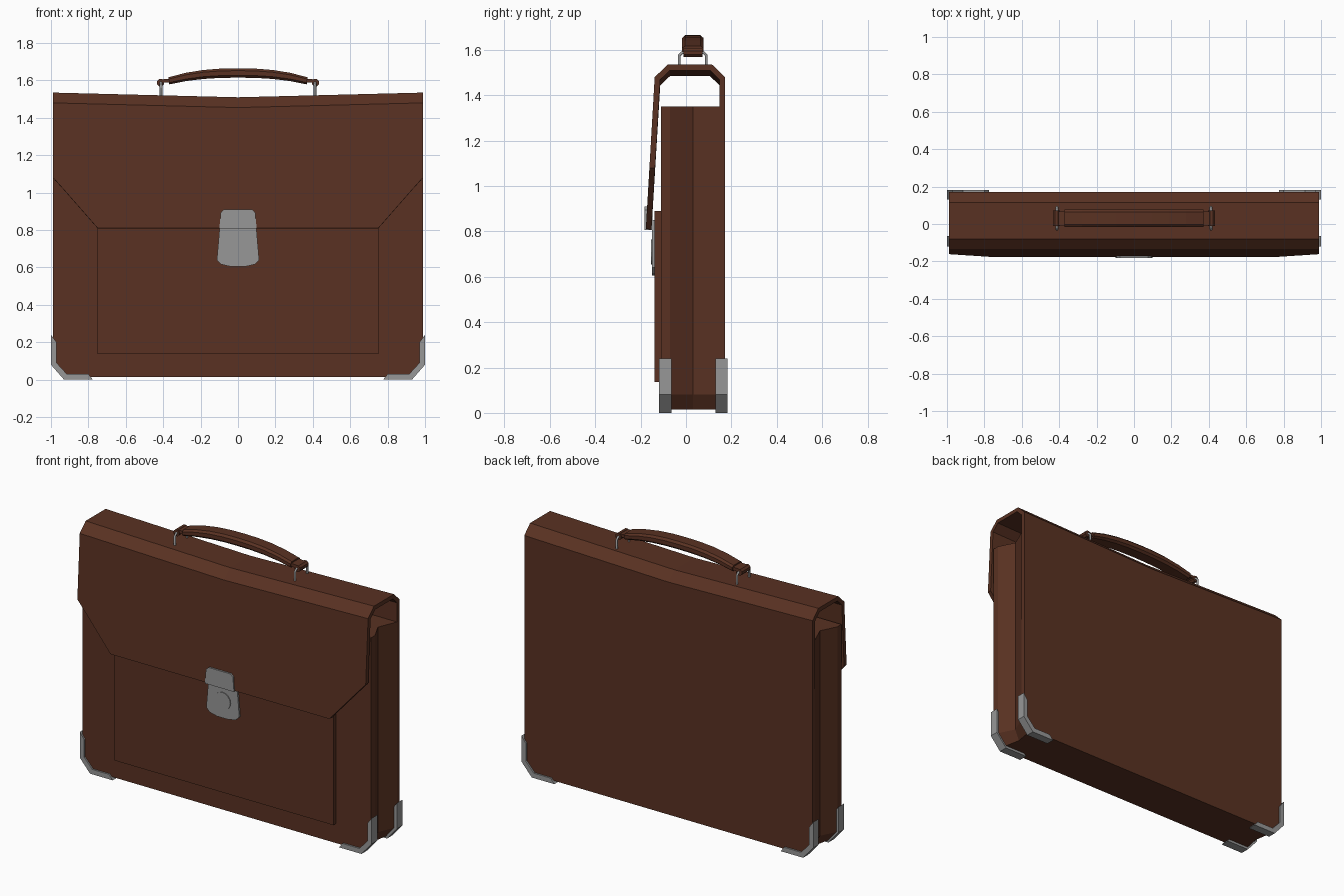
import bpy, bmesh, math

if "Cube" in bpy.data.objects:
    bpy.data.objects.remove(bpy.data.objects["Cube"])

leather = bpy.data.materials.new("brown_leather")
leather.diffuse_color = (0.10, 0.031, 0.016, 1)
leather.use_nodes = True
leather.node_tree.nodes["Principled BSDF"].inputs["Base Color"].default_value = leather.diffuse_color
metal = bpy.data.materials.new("grey_metal")
metal.diffuse_color = (0.31, 0.31, 0.31, 1)
metal.use_nodes = True
metal.node_tree.nodes["Principled BSDF"].inputs["Base Color"].default_value = metal.diffuse_color


def add_mesh(name, verts, faces, mat, recalc=True):
    me = bpy.data.meshes.new(name)
    me.from_pydata(verts, [], faces)
    if recalc:
        bm = bmesh.new()
        bm.from_mesh(me)
        bmesh.ops.recalc_face_normals(bm, faces=bm.faces)
        bm.to_mesh(me)
        bm.free()
    ob = bpy.data.objects.new(name, me)
    bpy.context.collection.objects.link(ob)
    me.materials.append(mat)
    return ob


def loft(name, rings, mat):
    """Closed solid through rings of equal point count."""
    n = len(rings[0])
    verts = [p for r in rings for p in r]
    faces = [(i * n + k, i * n + (k + 1) % n, (i + 1) * n + (k + 1) % n, (i + 1) * n + k)
             for i in range(len(rings) - 1) for k in range(n)]
    faces += [tuple(range(n)), tuple(range(len(verts) - n, len(verts)))]
    return add_mesh(name, verts, faces, mat)


def prism(name, outline, y0, y1, mat):
    """Outline in x, z pushed along y."""
    return loft(name, [[(x, y, z) for x, z in outline] for y in (y0, y1)], mat)


W = 0.988

# body: front panel, then side gussets folded inward
rings = []
for y, inset in ((-0.11, 0), (-0.07, 0), (0.03, 0.05), (0.15, 0)):
    half = [(W - inset, 1.35), (W - inset, 0.08), (0.93 - 0.4 * inset, 0.015)]
    rings.append([(x, y, z) for x, z in half] + [(-x, y, z) for x, z in reversed(half)])
loft("body", rings, leather)

# back panel, top and front flap as one bent sheet with a slight sag in the middle
half_cols = [(W, 0.08, 1.08), (0.93, 0.015, 1.015), (0.75, 0.015, 0.81)]
cols = [(-x, a, b) for x, a, b in half_cols] + [(0, 0.015, 0.81)] + half_cols[::-1]
bend = [(0.172, 1.48), (0.115, 1.535), (-0.08, 1.535), (-0.138, 1.48)]
verts = []
for x, z_back, z_flap in cols:
    sag = 0.025 * (1 - abs(x) / W)
    y_flap = -0.138 - (1.48 - z_flap) * 0.039 / 0.67
    verts.append((x, 0.172, z_back))
    verts += [(x, y, z - sag) for y, z in bend]
    verts.append((x, y_flap, z_flap))
faces = [(i * 6 + j, i * 6 + j + 1, i * 6 + j + 7, i * 6 + j + 6)
         for i in range(len(cols) - 1) for j in range(5)]
flap = add_mesh("back_and_flap", verts, faces, leather, recalc=False)
mod = flap.modifiers.new("thickness", 'SOLIDIFY')
mod.thickness = 0.025
mod.offset = -1
mod.use_even_offset = True

# front pocket
prism("front_pocket", [(-0.75, 0.137), (0.75, 0.137), (0.75, 0.89), (-0.75, 0.89)], -0.138, -0.10, leather)

# metal corner protectors
corner = [(1.0, 0.24), (1.0, 0.08), (0.93, 0), (0.775, 0),
          (0.80, 0.03), (0.915, 0.03), (0.97, 0.09), (0.97, 0.20)]
for side, s in (("left", -1), ("right", 1)):
    for end, y0, y1 in (("front", -0.12, -0.065), ("back", 0.13, 0.182)):
        prism(f"corner_{end}_{side}", [(s * x, z) for x, z in corner], y0, y1, metal)

# clasp: tab on the flap, plate on the pocket, round lock
tab = [(0.10, 0.805), (0.092, 0.895), (0.075, 0.91)]
prism("clasp_tab", tab + [(-x, z) for x, z in reversed(tab)], -0.182, -0.148, metal)
plate = [(0.095, 0.85), (0.113, 0.64), (0.09, 0.617), (0.04, 0.605)]
prism("clasp_plate", plate + [(-x, z) for x, z in reversed(plate)], -0.149, -0.13, metal)
circle = [(0.055 * math.cos(k * math.pi / 8), 0.71 + 0.055 * math.sin(k * math.pi / 8)) for k in range(16)]
prism("clasp_lock", circle, -0.154, -0.14, metal)

# handle grip: chamfered section swept along a shallow arch
CY = 0.03
section = [(0.034, 0.5), (0.047, 0.25), (0.047, -0.25), (0.034, -0.5)]
section += [(-y, z) for y, z in reversed(section)]
rings = []
for i in range(9):
    x = -0.37 + 0.74 * i / 8
    t = abs(x / 0.37) ** 2.4
    zc, h = 1.64 - 0.042 * t, 0.050 - 0.012 * t
    rings.append([(x + 0.2 * x * h * z, CY + y, zc + h * z) for y, z in section])
loft("handle_grip", rings, leather)

for side, s in (("left", -1), ("right", 1)):
    # leather strap and loop at each handle end
    strap = [(s * x, z) for x, z in ((0.34, 1.610), (0.42, 1.605), (0.42, 1.588), (0.34, 1.588))]
    prism(f"handle_strap_{side}", strap, CY - 0.038, CY + 0.038, leather)
    loop = [(s * 0.414 + 0.021 * math.cos((k + 0.5) * math.pi / 4),
             1.588 + 0.021 * math.sin((k + 0.5) * math.pi / 4)) for k in range(8)]
    prism(f"handle_loop_{side}", loop, CY - 0.042, CY + 0.042, leather)
    # wire bracket holding the loop
    cu = bpy.data.curves.new(f"handle_wire_{side}", 'CURVE')
    cu.dimensions = '3D'
    cu.bevel_depth = 0.007
    cu.bevel_resolution = 1
    cu.materials.append(metal)
    sp = cu.splines.new('POLY')
    pts = [(-0.06, 1.50), (-0.06, 1.575), (-0.047, 1.588), (0.047, 1.588), (0.06, 1.575), (0.06, 1.50)]
    sp.points.add(len(pts) - 1)
    for p, (y, z) in zip(sp.points, pts):
        p.co = (s * 0.412, CY + y, z, 1)
    bpy.context.collection.objects.link(bpy.data.objects.new(cu.name, cu))
